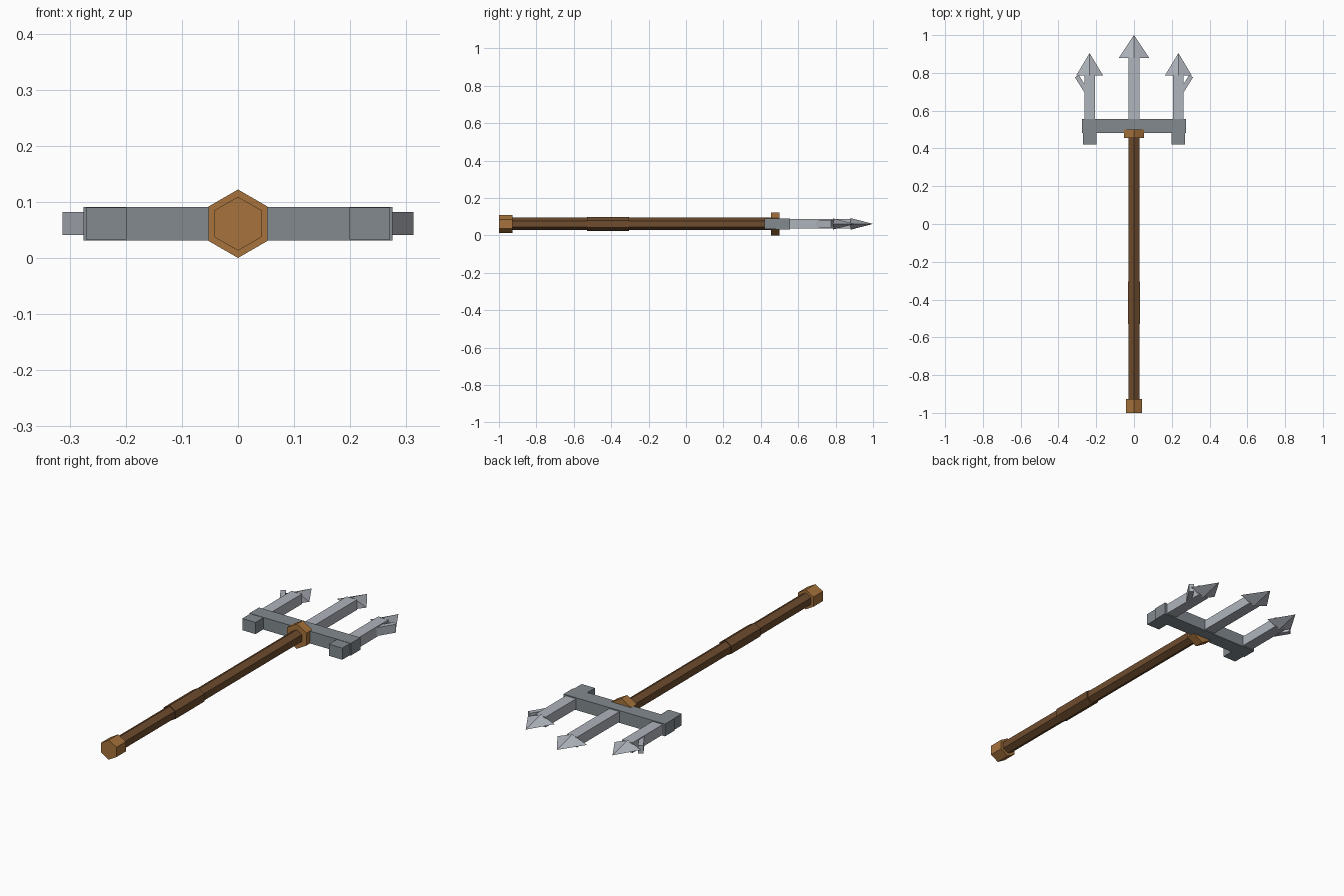
import bpy, bmesh, math
from mathutils import Matrix, Vector

if "Cube" in bpy.data.objects:
    bpy.data.objects.remove(bpy.data.objects["Cube"])

CZ = 0.061  # height of the weapon's axis


def material(name, rgb):
    m = bpy.data.materials.new(name)
    m.diffuse_color = (*rgb, 1)
    m.use_nodes = True
    m.node_tree.nodes["Principled BSDF"].inputs["Base Color"].default_value = m.diffuse_color
    return m


wood = material("dark wood", (0.156, 0.072, 0.027))
bronze = material("bronze", (0.38, 0.17, 0.045))
iron = material("dark iron", (0.223, 0.254, 0.275))
steel = material("pale steel", (0.43, 0.456, 0.503))


def finish(name, bm, mat):
    bmesh.ops.recalc_face_normals(bm, faces=bm.faces)
    me = bpy.data.meshes.new(name)
    bm.to_mesh(me)
    bm.free()
    me.materials.append(mat)
    ob = bpy.data.objects.new(name, me)
    bpy.context.collection.objects.link(ob)


def box(name, centre, size, mat, turn=0.0):
    bm = bmesh.new()
    bmesh.ops.create_cube(bm, size=1, matrix=Matrix.Translation(centre)
                          @ Matrix.Rotation(turn, 4, 'Z') @ Matrix.Diagonal((*size, 1)))
    finish(name, bm, mat)


def prism(name, x, y0, y1, rx, rz, sides, mat, pointed=False):
    """Prism (or pyramid) along y with a corner pointing up."""
    bm = bmesh.new()
    angles = [2 * math.pi * i / sides for i in range(sides)]
    base = [bm.verts.new((x + rx * math.sin(a), y0, CZ + rz * math.cos(a))) for a in angles]
    bm.faces.new(base)
    if pointed:
        end = [bm.verts.new((x, y1, CZ))] * sides
    else:
        end = [bm.verts.new((v.co.x, y1, v.co.z)) for v in base]
        bm.faces.new(end)
    for i in range(sides):
        j = (i + 1) % sides
        loop = [base[i], base[j], end[j]]
        bm.faces.new(loop if pointed else loop + [end[i]])
    finish(name, bm, mat)


# Hexagonal shaft, grip, pommel and collar
prism("shaft", 0, -0.95, 0.49, 0.033, 0.033, 6, wood)
prism("grip", 0, -0.53, -0.305, 0.038, 0.038, 6, wood)
prism("pommel", 0, -1.0, -0.927, 0.048, 0.048, 6, bronze)
prism("collar", 0, 0.455, 0.5, 0.061, 0.061, 6, bronze)

# Crossbar and centre prong
box("crossbar", (0, 0.518, CZ), (0.55, 0.074, 0.06), iron)
box("centre_prong", (0, 0.71, CZ), (0.056, 0.345, 0.05), steel)
prism("centre_tip", 0, 0.88, 1.0, 0.08, 0.031, 4, steel, True)

# End blocks, side prongs, tips and barbs
for s, side in ((-1, "left"), (1, "right")):
    x = s * 0.235
    box(side + "_end_block", (x, 0.485, CZ), (0.072, 0.13, 0.057), iron)
    box(side + "_prong", (x, 0.665, CZ), (0.056, 0.25, 0.05), steel)
    prism(side + "_tip", x, 0.785, 0.905, 0.072, 0.03, 4, steel, True)
    box(side + "_barb", (s * 0.277, 0.742, CZ), (0.024, 0.096, 0.041), steel,
        -s * math.radians(32))
